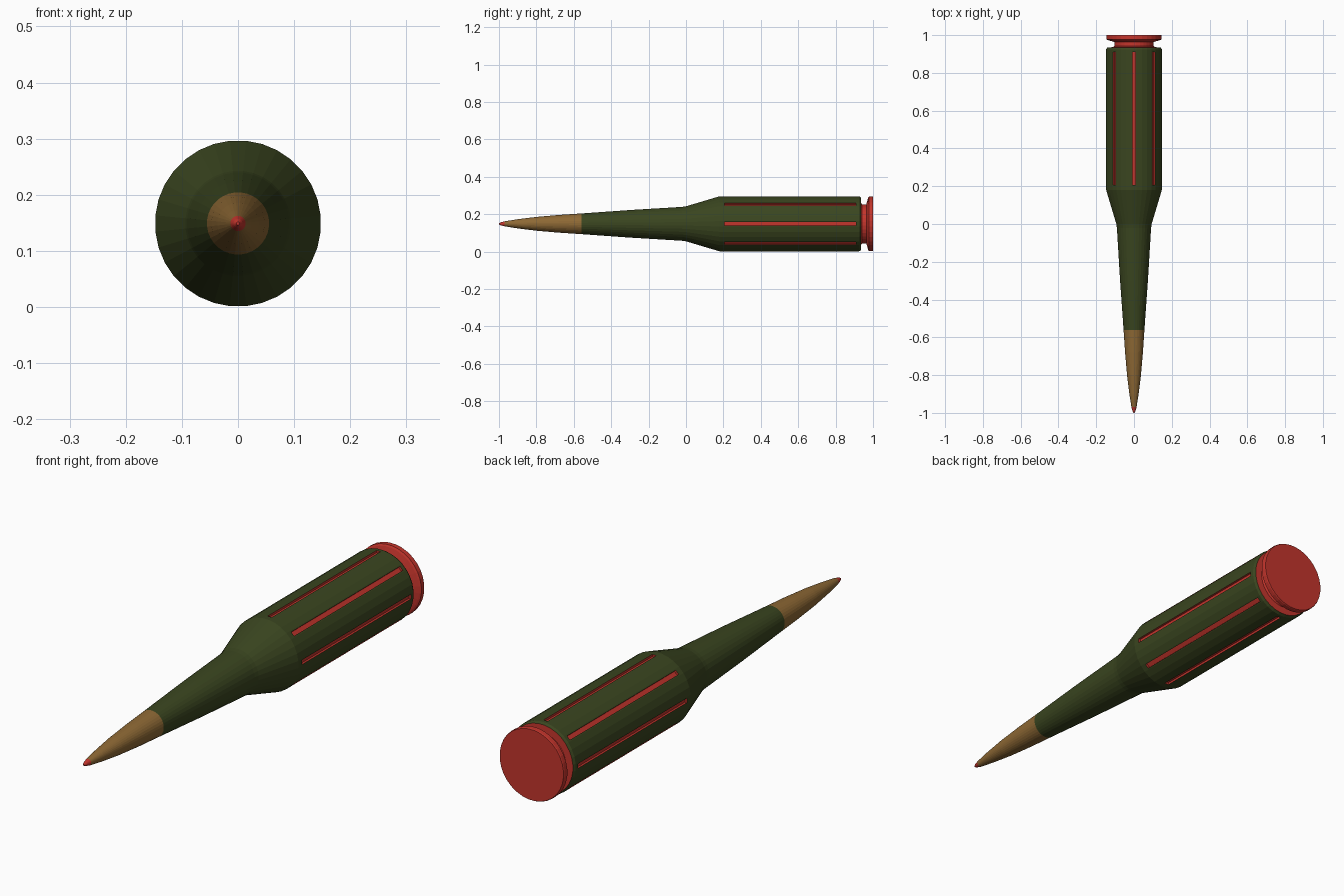
import bpy, bmesh
from math import sin, cos, pi

if "Cube" in bpy.data.objects:
    bpy.data.objects.remove(bpy.data.objects["Cube"])

SIDES = 32
CENTRE_Z = 0.149


def material(name, color):
    m = bpy.data.materials.new(name)
    m.diffuse_color = (*color, 1)
    m.use_nodes = True
    m.node_tree.nodes["Principled BSDF"].inputs["Base Color"].default_value = m.diffuse_color
    return m


green = material("olive", (0.042, 0.060, 0.014))
red = material("red", (0.55, 0.035, 0.025))
brass = material("brass", (0.27, 0.14, 0.035))


def lathe(name, profile, mats, cap=None, grooves=None):
    """Revolve (y, radius) points about the long axis; flats face the axes."""
    bm = bmesh.new()
    rings = []
    for y, r in profile:
        ring = []
        for i in range(SIDES):
            a = (i + 0.5) * 2 * pi / SIDES
            ring.append(bm.verts.new((r * cos(a), y, r * sin(a))))
        rings.append(ring)
    bands = []
    for p, q in zip(rings, rings[1:]):
        bands.append([bm.faces.new((p[i - 1], q[i - 1], q[i], p[i])) for i in range(SIDES)])
    if cap == "front":
        bm.faces.new(rings[0])
    elif cap == "back":
        bm.faces.new(rings[-1])
    bmesh.ops.recalc_face_normals(bm, faces=bm.faces)
    if bands[0][0].normal.dot(bands[0][0].calc_center_median()
                              * (1 if abs(bands[0][0].normal.y) < 0.99 else 0)) < 0:
        bmesh.ops.reverse_faces(bm, faces=bm.faces)
    # Recessed red grooves on every fourth flat of the chosen band
    if grooves is not None:
        flats = bands[grooves][::SIDES // 8]
        bmesh.ops.inset_individual(bm, faces=flats, thickness=0.0075)
        walls = bmesh.ops.inset_individual(bm, faces=flats, thickness=0, depth=-0.009)
        for f in flats + walls["faces"]:
            f.material_index = 1
    me = bpy.data.meshes.new(name)
    bm.to_mesh(me)
    bm.free()
    for m in mats:
        me.materials.append(m)
    ob = bpy.data.objects.new(name, me)
    ob.location.z = CENTRE_Z
    bpy.context.collection.objects.link(ob)
    return ob


# Pointed red tip
lathe("tip", [(-1.0, 0.003), (-0.99, 0.008), (-0.97, 0.0135)], [red], cap="front")

# Curved brass nose
lathe("nose", [(-0.97, 0.0135), (-0.90, 0.0245), (-0.80, 0.037),
               (-0.68, 0.0475), (-0.56, 0.0555)], [brass])

# Green casing: tapered neck, shoulder and grooved body
lathe("casing", [(-0.56, 0.0555), (-0.30, 0.074), (-0.02, 0.091), (0.0, 0.094),
                 (0.18, 0.148), (0.2, 0.148), (0.915, 0.148),
                 (0.925, 0.148), (0.935, 0.142)], [green, red], grooves=5)

# Red extractor groove and rim at the back
lathe("base_rim", [(0.935, 0.142), (0.936, 0.112), (0.942, 0.105), (0.964, 0.105),
                   (0.974, 0.140), (0.978, 0.147), (0.996, 0.147), (1.0, 0.145)],
      [red], cap="back")
